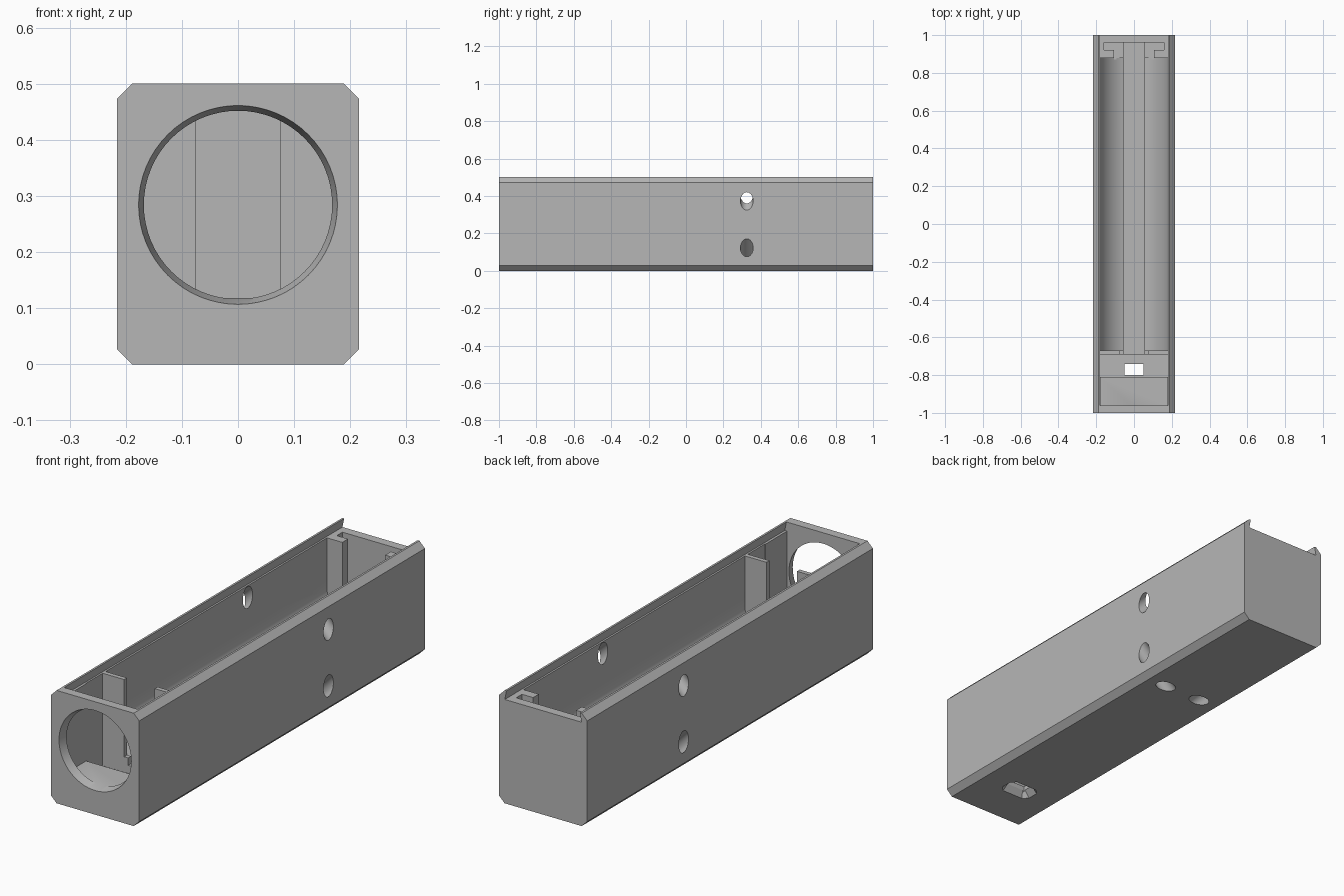
import bpy, bmesh, math
from mathutils import Vector

if "Cube" in bpy.data.objects:
    bpy.data.objects.remove(bpy.data.objects["Cube"], do_unlink=True)

grey = bpy.data.materials.new("plain_grey")
grey.use_nodes = True
colour = (0.47, 0.47, 0.47, 1)
grey.diffuse_color = colour
grey.node_tree.nodes["Principled BSDF"].inputs["Base Color"].default_value = colour


def loft(name, ring_a, ring_b):
    """Closed solid between two rings with the same point count."""
    bm = bmesh.new()
    a = [bm.verts.new(p) for p in ring_a]
    b = [bm.verts.new(p) for p in ring_b]
    n = len(a)
    bm.faces.new(a)
    bm.faces.new(b[::-1])
    for i in range(n):
        j = (i + 1) % n
        bm.faces.new((a[i], b[i], b[j], a[j]))
    bmesh.ops.recalc_face_normals(bm, faces=bm.faces)
    mesh = bpy.data.meshes.new(name)
    bm.to_mesh(mesh)
    bm.free()
    mesh.materials.append(grey)
    obj = bpy.data.objects.new(name, mesh)
    bpy.context.collection.objects.link(obj)
    return obj


def prism(name, profile, y0, y1):
    return loft(name, [(x, y0, z) for x, z in profile], [(x, y1, z) for x, z in profile])


def block(name, half, y0, y1, z0, z1):
    return prism(name, [(-half, z0), (half, z0), (half, z1), (-half, z1)], y0, y1)


def cut_rect(hx, hy, c):
    """Rectangle outline with cut corners, centred on the origin."""
    return [(-hx + c, -hy), (hx - c, -hy), (hx, -hy + c), (hx, hy - c),
            (hx - c, hy), (-hx + c, hy), (-hx, hy - c), (-hx, -hy + c)]


def circle(centre, axis, r, n=64):
    q = Vector(axis).to_track_quat('Z', 'Y')
    return [Vector(centre) + q @ Vector((r * math.cos(t), r * math.sin(t), 0))
            for t in (2 * math.pi * i / n for i in range(n))]


# Outer case with chamfered long edges
case = prism("case_body", [(x, z + 0.25) for x, z in cut_rect(0.216, 0.25, 0.027)], -1, 1)
BORE_Z, TOP = 0.284, 0.475
FLOOR = 0.118
cutters = []

# Dovetail lid slot, open at the back
cutters.append(prism("lid_slot", [(-0.188, 0.46), (0.188, 0.46), (0.178, 0.51), (-0.178, 0.51)], -0.96, 1.1))

# Front chamber, deeper board pocket and the gap between the front posts
cutters.append(block("front_chamber", 0.177, -0.96, -0.80, FLOOR, TOP))
cutters.append(block("board_pocket", 0.18, -0.81, -0.69, 0.05, TOP))
cutters.append(block("post_gap", 0.075, -0.70, -0.66, FLOOR, TOP))

# Round-bottomed trough
half, radius = 0.18, 0.19
sweep = math.asin(half / radius)
arc = [(radius * math.sin(t), BORE_Z - radius * math.cos(t))
       for t in (-sweep + 2 * sweep * i / 40 for i in range(41))]
cutters.append(prism("trough", arc + [(half, TOP), (-half, TOP)], -0.67, 0.88))

# T-shaped contact slot at the back and the wire channel along the floor
cutters.append(block("contact_neck", 0.105, 0.87, 0.93, FLOOR, TOP))
cutters.append(block("contact_slot", 0.16, 0.92, 0.96, FLOOR, TOP))
cutters.append(block("wire_channel", 0.055, -0.70, 0.96, 0.085, 0.3))

# Tapered round opening in the front wall
cutters.append(loft("front_bore", circle((0, -1.01, BORE_Z), (0, 1, 0), 0.1795),
                    circle((0, -0.95, BORE_Z), (0, 1, 0), 0.1655)))

# Slanted strap holes through both walls and the lower corners
for side in (-1, 1):
    for name, start, end in (("upper_hole", (0.266, 0.322), (0.13, 0.458)),
                             ("lower_hole", (0.28, 0.187), (0.03, -0.063))):
        a = Vector((side * start[0], 0.325, start[1]))
        b = Vector((side * end[0], 0.325, end[1]))
        cutters.append(loft(name, circle(a, b - a, 0.034, 32), circle(b, b - a, 0.034, 32)))

# Socket opening in the underside with a flared mouth
cutters.append(block("socket_hole", 0.05, -0.80, -0.74, -0.02, 0.1))
mouth = cut_rect(0.083, 0.053, 0.026)
throat = cut_rect(0.05, 0.03, 0.008)
cutters.append(loft("socket_flare", [(x, y - 0.77, -0.01) for x, y in mouth],
                    [(x, y - 0.77, 0.03) for x, y in throat]))

# Carve every cutter out of the case, then discard it
bpy.context.view_layer.objects.active = case
case.select_set(True)
for cutter in cutters:
    cutter.hide_render = True
    mod = case.modifiers.new(cutter.name, 'BOOLEAN')
    mod.operation = 'DIFFERENCE'
    mod.solver = 'EXACT'
    mod.object = cutter
    bpy.ops.object.modifier_apply(modifier=mod.name)
    bpy.data.objects.remove(cutter, do_unlink=True)

bpy.ops.object.shade_smooth_by_angle(angle=math.radians(25))
